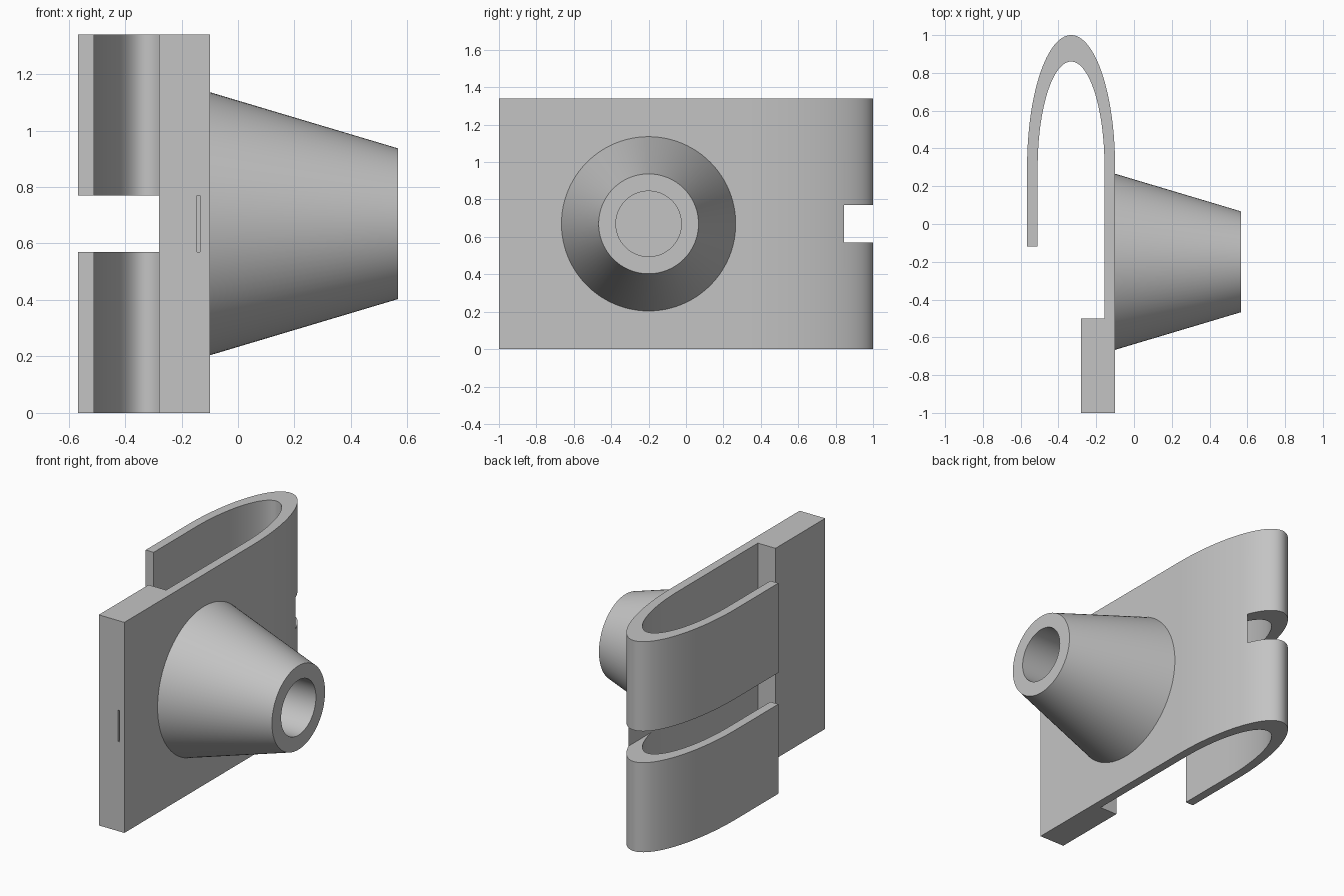
import bpy, bmesh, math
from mathutils import Matrix, Vector

cube = bpy.data.objects.get("Cube")
if cube:
    bpy.data.objects.remove(cube, do_unlink=True)

HEIGHT = 1.34
MID_Z = HEIGHT / 2
ARC_Y = 0.3          # where the straight walls meet the bend
BEND_X = -0.333

grey = bpy.data.materials.new("plain grey")
grey.use_nodes = True
COLOUR = (0.55, 0.55, 0.55, 1)
grey.diffuse_color = COLOUR
grey.node_tree.nodes["Principled BSDF"].inputs["Base Color"].default_value = COLOUR


def make_object(name, bm):
    bmesh.ops.recalc_face_normals(bm, faces=bm.faces)
    mesh = bpy.data.meshes.new(name)
    bm.to_mesh(mesh)
    bm.free()
    mesh.materials.append(grey)
    obj = bpy.data.objects.new(name, mesh)
    bpy.context.collection.objects.link(obj)
    return obj


def box(name, low, high):
    bm = bmesh.new()
    low, high = Vector(low), Vector(high)
    size = high - low
    bmesh.ops.create_cube(bm, size=1, matrix=Matrix.Translation((low + high) / 2)
                          @ Matrix.Diagonal((*size, 1)))
    return make_object(name, bm)


def cone_along_x(name, x0, x1, r0, r1):
    bm = bmesh.new()
    place = Matrix.Translation(((x0 + x1) / 2, -0.2, MID_Z)) @ Matrix.Rotation(math.pi / 2, 4, 'Y')
    bmesh.ops.create_cone(bm, cap_ends=True, segments=96, radius1=r0, radius2=r1,
                          depth=x1 - x0, matrix=place)
    return make_object(name, bm)


def half_ellipse(rx, ry, steps=64):
    angles = [math.pi * i / steps for i in range(steps + 1)]
    return [(BEND_X + rx * math.cos(a), ARC_Y + ry * math.sin(a)) for a in angles]


def apply_boolean(target, other, operation):
    mod = target.modifiers.new(operation.lower(), 'BOOLEAN')
    mod.operation = operation
    mod.solver = 'EXACT'
    mod.object = other
    bpy.context.view_layer.objects.active = target
    bpy.ops.object.modifier_apply(modifier=mod.name)
    bpy.data.objects.remove(other, do_unlink=True)


# Clip: thick front pad, flat plate, elliptical bend and short free arm
outer = half_ellipse(0.233, 0.7)
inner = half_ellipse(0.177, 0.56)
outline = ([(-0.1, -1)] + outer + [(-0.566, -0.12), (-0.51, -0.12)]
           + inner[::-1] + [(-0.156, -0.5), (-0.28, -0.5), (-0.28, -1)])
bm = bmesh.new()
face = bm.faces.new([bm.verts.new((x, y, 0)) for x, y in outline])
sweep = bmesh.ops.extrude_face_region(bm, geom=[face])
bmesh.ops.translate(bm, vec=(0, 0, HEIGHT),
                    verts=[v for v in sweep["geom"] if isinstance(v, bmesh.types.BMVert)])
clip = make_object("clip_body", bm)

# Gap dividing the free arm, and thin slit in the front edge
apply_boolean(clip, box("arm_gap", (-0.7, -0.4, 0.57), (-0.187, 1.1, 0.77)), 'DIFFERENCE')
apply_boolean(clip, box("edge_slit", (-0.145, -1.1, 0.57), (-0.135, -0.8, 0.77)), 'DIFFERENCE')

# Tapered spout with a round bore
spout = cone_along_x("tapered_spout", -0.1, 0.566, 0.466, 0.267)
apply_boolean(spout, cone_along_x("spout_bore", -0.09, 0.7, 0.175, 0.175), 'DIFFERENCE')

for obj in (clip, spout):
    bpy.ops.object.select_all(action='DESELECT')
    obj.select_set(True)
    bpy.context.view_layer.objects.active = obj
    bpy.ops.object.shade_smooth_by_angle(angle=math.radians(30))
